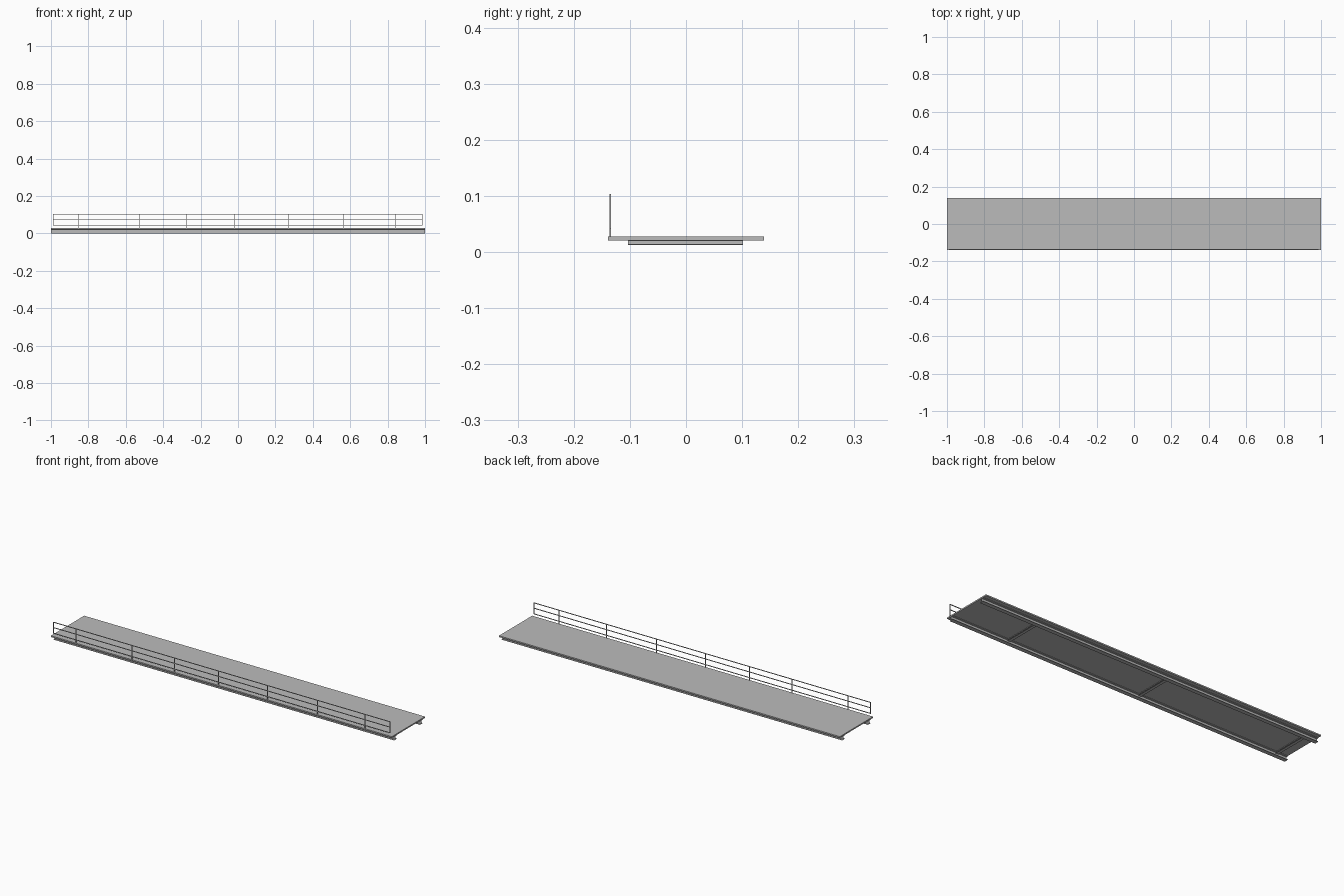
import bpy
import bmesh
from mathutils import Matrix, Vector

cube = bpy.data.objects.get("Cube")
if cube:
    bpy.data.objects.remove(cube, do_unlink=True)

steel = bpy.data.materials.new("plain grey steel")
steel.use_nodes = True
GREY = (0.5, 0.5, 0.5, 1)
steel.diffuse_color = GREY
steel.node_tree.nodes["Principled BSDF"].inputs["Base Color"].default_value = GREY


def finish(name, bm):
    bmesh.ops.recalc_face_normals(bm, faces=bm.faces)
    mesh = bpy.data.meshes.new(name)
    bm.to_mesh(mesh)
    bm.free()
    mesh.materials.append(steel)
    obj = bpy.data.objects.new(name, mesh)
    bpy.context.scene.collection.objects.link(obj)
    return obj


def box(name, low, high):
    low, high = Vector(low), Vector(high)
    bm = bmesh.new()
    bmesh.ops.create_cube(bm, size=1, matrix=Matrix.Translation((low + high) / 2)
                          @ Matrix.Diagonal((*(high - low), 1)))
    return finish(name, bm)


def i_beam(name, start, along, width, height, thick):
    """Open-ended I section swept from start (bottom centre) along a vector."""
    start, along = Vector(start), Vector(along)
    side = along.cross(Vector((0, 0, 1))).normalized()
    w, t = width / 2, thick / 2
    half = [(w, 0), (w, thick), (t, thick), (t, height - thick),
            (w, height - thick), (w, height)]
    outline = half + [(-a, b) for a, b in reversed(half)]
    bm = bmesh.new()
    ring = [bm.verts.new(start + side * a + Vector((0, 0, b))) for a, b in outline]
    edges = [bm.edges.new((ring[i - 1], ring[i])) for i in range(len(ring))]
    swept = bmesh.ops.extrude_edge_only(bm, edges=edges)["geom"]
    bmesh.ops.translate(bm, vec=along,
                        verts=[v for v in swept if isinstance(v, bmesh.types.BMVert)])
    return finish(name, bm)


# Deck slab
DECK_LOW, DECK_TOP = 0.021, 0.028
box("deck", (-1, -0.139, DECK_LOW), (1, 0.139, DECK_TOP))

# Long beams under both edges
for label, y in (("front", -0.108), ("back", 0.108)):
    i_beam(label + "_long_beam", (-1, y, 0), (2, 0, 0), 0.022, DECK_LOW, 0.002)

# Cross beams between the long beams
for i, x in enumerate((-0.94, -0.12, 0.66)):
    i_beam(f"cross_beam_{i + 1}", (x, -0.103, 0.0125), (0, 0.205, 0),
           0.016, DECK_LOW - 0.0125, 0.0015)

# Railing along the front edge
RAIL_Y, R = -0.135, 0.0016
LEFT, RIGHT = -0.988, 0.986
RAILS = (0.043, 0.073, 0.1015)
for label, z in zip(("lower", "middle", "top"), RAILS):
    box(label + "_rail", (LEFT, RAIL_Y - R, z - R), (RIGHT, RAIL_Y + R, z + R))

# Posts standing on the deck
for i, x in enumerate((-0.855, -0.528, -0.277, -0.02, 0.268, 0.562, 0.84)):
    box(f"post_{i + 1}", (x - R, RAIL_Y - R, DECK_TOP), (x + R, RAIL_Y + R, RAILS[2]))

# End uprights join the rails only
for label, x in (("right", LEFT), ("left", RIGHT)):
    box(label + "_end_upright", (x - R, RAIL_Y - R, RAILS[0] - R),
        (x + R, RAIL_Y + R, RAILS[2] + R))
